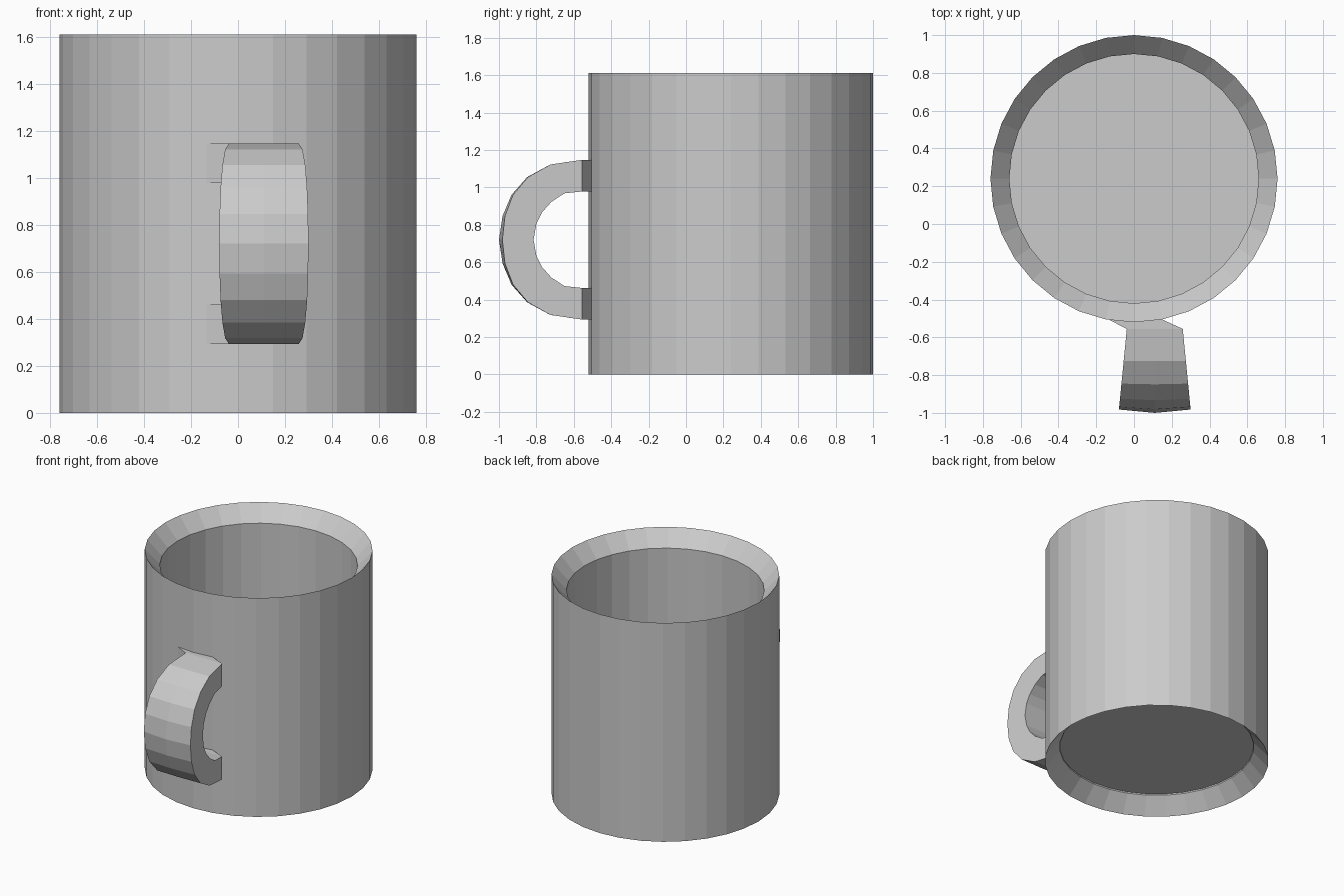
import bpy, bmesh, math

if "Cube" in bpy.data.objects:
    bpy.data.objects.remove(bpy.data.objects["Cube"])

clay = bpy.data.materials.new("plain grey")
clay.diffuse_color = (0.6, 0.6, 0.6, 1)
clay.use_nodes = True
clay.node_tree.nodes["Principled BSDF"].inputs["Base Color"].default_value = clay.diffuse_color


def make_object(name, bm):
    bmesh.ops.recalc_face_normals(bm, faces=bm.faces)
    me = bpy.data.meshes.new(name)
    bm.to_mesh(me)
    bm.free()
    me.materials.append(clay)
    ob = bpy.data.objects.new(name, me)
    bpy.context.collection.objects.link(ob)
    return ob


def bridge(bm, a, b):
    n = len(a)
    for i in range(n):
        bm.faces.new((a[i], a[(i + 1) % n], b[(i + 1) % n], b[i]))


# Mug body: 32-sided wall, sloped rim, cavity and recessed base
SIDES, CY, R = 32, 0.24, 0.76
profile = [(0.66, 0.12), (0.66, 0.11), (R, 0.0), (R, 1.61), (0.66, 1.50), (0.66, 0.16)]
bm = bmesh.new()
rings = []
for r, z in profile:
    rings.append([bm.verts.new((r * math.sin(2 * math.pi * i / SIDES),
                                CY + r * math.cos(2 * math.pi * i / SIDES), z))
                  for i in range(SIDES)])
for a, b in zip(rings, rings[1:]):
    bridge(bm, a, b)
bm.faces.new(rings[0])
bm.faces.new(rings[-1])
make_object("mug_body", bm)

# Handle: half loop, wider and slightly crowned at the front, skewed onto the wall
CX, CZ = 0.11, 0.72
outer = [(-0.555, 0.427), (-0.725, 0.402), (-0.845, 0.335), (-0.925, 0.24), (-0.968, 0.127), (-0.982, 0)]
inner = [(-0.555, 0.258), (-0.65, 0.248), (-0.72, 0.202), (-0.77, 0.146), (-0.80, 0.085), (-0.815, 0)]


def half_width(y):
    return 0.148 + (-0.555 - y) * 0.098


def section(bm, o, i, sign):
    crown = 0.018 * (1 - o[1] / 0.427)
    pts = []
    for (y, dz), c, order in ((o, crown, (-1, 0, 1)), (i, 0, (1, 0, -1))):
        for s in order:
            pts.append(bm.verts.new((CX + s * half_width(y),
                                     y - (c if s == 0 else 0), CZ + sign * dz)))
    return pts


def stub(bm, sign):
    wall = [(-0.135, -0.506), (0.0, -0.52), (0.148, -0.505)]
    return ([bm.verts.new((x, y, CZ + sign * 0.427)) for x, y in wall] +
            [bm.verts.new((x, y, CZ + sign * 0.258)) for x, y in reversed(wall)])


bm = bmesh.new()
loops = [stub(bm, 1)]
loops += [section(bm, o, i, 1) for o, i in zip(outer, inner)]
loops += [section(bm, o, i, -1) for o, i in reversed(list(zip(outer[:-1], inner[:-1])))]
loops.append(stub(bm, -1))
for a, b in zip(loops, loops[1:]):
    bridge(bm, a, b)
bm.faces.new(loops[0])
bm.faces.new(loops[-1])
make_object("mug_handle", bm)
